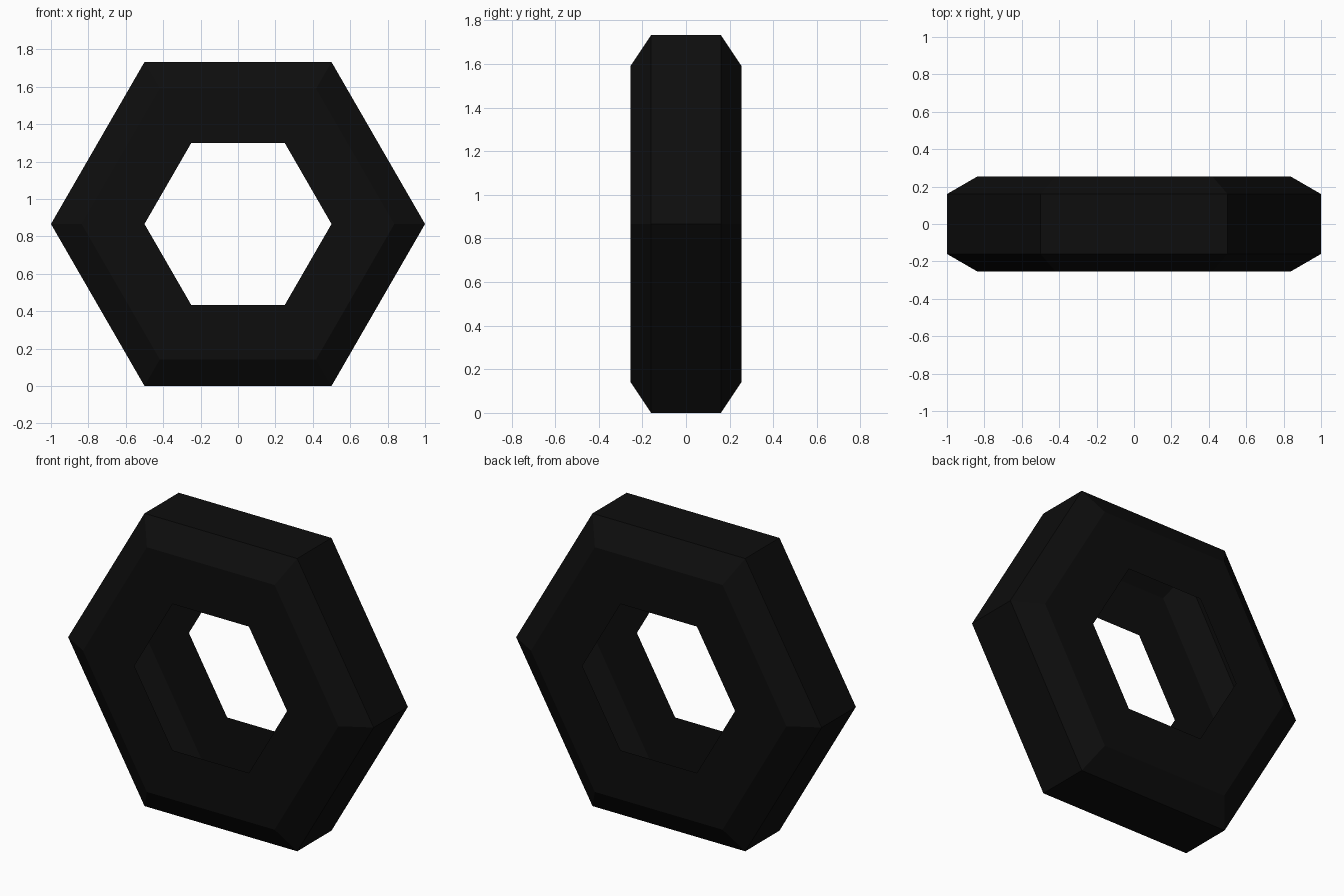
import bpy, bmesh, math

if "Cube" in bpy.data.objects:
    bpy.data.objects.remove(bpy.data.objects["Cube"])

SIDES = 6
CENTRE_Z = math.sin(math.pi / 3)          # hexagon rests on its lower flat

# Half cross-section as (corner radius, depth): inner rim, shoulder, tread edge
half = [(0.50, -0.255), (0.836, -0.255), (1.0, -0.16)]
profile = half + [(r, -y) for r, y in reversed(half)]

rubber = bpy.data.materials.new("black rubber")
rubber.diffuse_color = (0.004, 0.004, 0.004, 1)
rubber.use_nodes = True
rubber.node_tree.nodes["Principled BSDF"].inputs["Base Color"].default_value = rubber.diffuse_color

# Hollow tyre shell, open towards the hole
bm = bmesh.new()
rings = []
for r, y in profile:
    rings.append([bm.verts.new((r * math.cos(a), y, CENTRE_Z + r * math.sin(a)))
                  for a in (i * math.tau / SIDES for i in range(SIDES))])
for near, far in zip(rings, rings[1:]):
    for i in range(SIDES):
        j = (i + 1) % SIDES
        bm.faces.new((near[i], near[j], far[j], far[i]))

# Make the tread face away from the centre
bm.normal_update()
tread = max(bm.faces, key=lambda f: f.calc_center_median().z)
if tread.normal.z < 0:
    bmesh.ops.reverse_faces(bm, faces=bm.faces[:])

mesh = bpy.data.meshes.new("tyre")
bm.to_mesh(mesh)
bm.free()
mesh.materials.append(rubber)
tyre = bpy.data.objects.new("tyre", mesh)
bpy.context.collection.objects.link(tyre)
